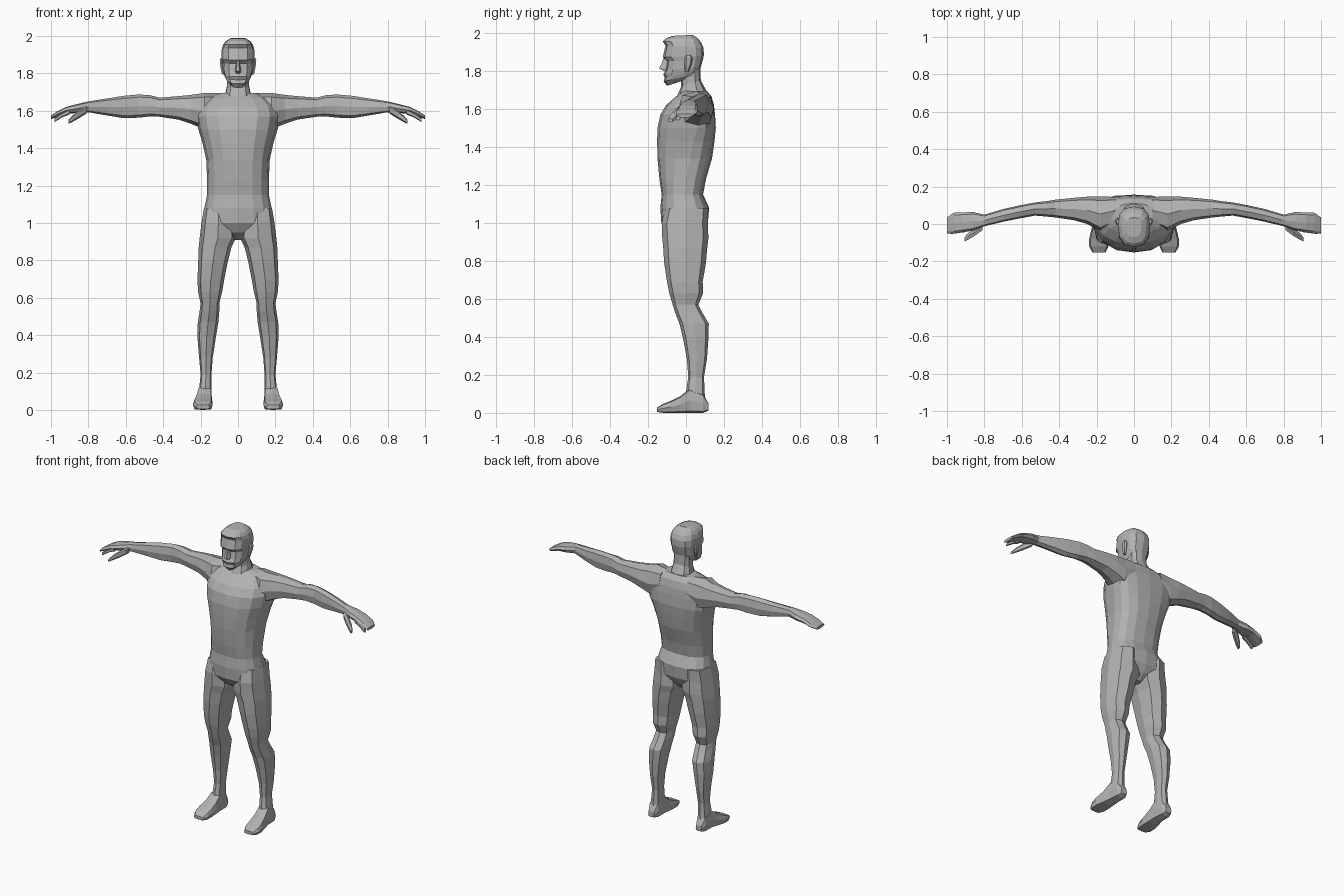
import bpy, bmesh, math

skin = bpy.data.materials.new("plain_grey")
skin.diffuse_color = (0.45, 0.45, 0.45, 1)


def oval(n, power=0.8):
    """Unit rounded-square outline with a vertex at the front centre."""
    pts = []
    for i in range(n):
        a = -math.pi / 2 + 2 * math.pi * i / n
        c, s = math.cos(a), math.sin(a)
        c = 0 if abs(c) < 1e-6 else c
        s = 0 if abs(s) < 1e-6 else s
        pts.append((math.copysign(abs(c) ** power, c), math.copysign(abs(s) ** power, s)))
    return pts


def loft(name, rings, sides=(1,)):
    """Skin a list of vertex rings into a closed, flat-shaded part; sides=(1,-1) mirrors it."""
    for side in sides:
        bm = bmesh.new()
        vs = [[bm.verts.new((x * side, y, z)) for x, y, z in r] for r in rings]
        n = len(rings[0])
        for a, b in zip(vs, vs[1:]):
            for i in range(n):
                j = (i + 1) % n
                bm.faces.new((a[i], a[j], b[j], b[i]))
        bm.faces.new(vs[0])
        bm.faces.new(vs[-1])
        bmesh.ops.recalc_face_normals(bm, faces=bm.faces)
        label = name if len(sides) == 1 else ("left_" if side > 0 else "right_") + name
        me = bpy.data.meshes.new(label)
        bm.to_mesh(me)
        bm.free()
        me.materials.append(skin)
        bpy.context.collection.objects.link(bpy.data.objects.new(label, me))


def level(z, w, f, b, mid, n=16, power=0.8, zb=None):
    """Horizontal ring: half width, front y, back y, y of widest point, optional back height."""
    zb = z if zb is None else zb
    ring = []
    for c, s in oval(n, power):
        y = mid + s * ((b - mid) if s > 0 else (mid - f))
        ring.append((c * w, y, z + (zb - z) * (y - f) / (b - f)))
    return ring


def box_ring(axis, t, a0, a1, b0, b1, n=8, power=0.75):
    """Ring across one axis, spanning a0..a1 and b0..b1 on the other two."""
    ring = []
    for c, s in oval(n, power):
        a, b = (a0 + a1) / 2 + c * (a1 - a0) / 2, (b0 + b1) / 2 + s * (b1 - b0) / 2
        ring.append({"x": (t, a, b), "y": (a, t, b), "z": (a, b, t)}[axis])
    return ring


BOTH = (1, -1)

# Torso, from crotch to the base of the neck
loft("torso", [level(*r) for r in (
    (0.91, 0.025, -0.04, 0.05, 0.0),
    (0.95, 0.09, -0.10, 0.09, 0.0),
    (1.00, 0.185, -0.13, 0.115, 0.0),
    (1.08, 0.18, -0.135, 0.122, 0.0),
    (1.15, 0.165, -0.128, 0.09, -0.01),
    (1.23, 0.165, -0.14, 0.105, 0.0),
    (1.34, 0.17, -0.15, 0.137, 0.02),
    (1.43, 0.19, -0.152, 0.15, 0.04),
    (1.50, 0.212, -0.15, 0.157, 0.06),
    (1.57, 0.225, -0.135, 0.153, 0.07),
    (1.62, 0.215, -0.105, 0.147, 0.075),
    (1.665, 0.17, -0.055, 0.135, 0.075),
    (1.695, 0.10, -0.015, 0.11, 0.06))])

# Neck
loft("neck", [level(z, w, f, b, m, 10, zb=zb) for z, zb, w, f, b, m in (
    (1.63, 1.68, 0.075, -0.065, 0.115, 0.03),
    (1.66, 1.71, 0.07, -0.05, 0.10, 0.03),
    (1.72, 1.75, 0.06, -0.025, 0.078, 0.03),
    (1.78, 1.82, 0.06, -0.03, 0.075, 0.03))])

# Head: chin, lips, eye sockets, brow, forehead and hair cap
loft("head", [level(z, w, f, b, -0.01, 12, 0.75, zb) for z, zb, w, f, b in (
    (1.722, 1.765, 0.038, -0.10, 0.03),
    (1.745, 1.785, 0.064, -0.118, 0.06),
    (1.765, 1.80, 0.072, -0.112, 0.068),
    (1.782, 1.81, 0.076, -0.12, 0.073),
    (1.805, 1.82, 0.08, -0.108, 0.078),
    (1.852, 1.855, 0.083, -0.10, 0.088),
    (1.872, 1.88, 0.087, -0.122, 0.094),
    (1.935, 1.92, 0.087, -0.108, 0.093),
    (1.955, 1.95, 0.08, -0.122, 0.08),
    (1.972, 1.972, 0.066, -0.105, 0.062),
    (1.985, 1.99, 0.04, -0.07, 0.035))])

# Nose wedge
loft("nose", [[(-w, -0.09, z), (w, -0.09, z), (w * 0.45, f, z), (-w * 0.45, f, z)]
              for z, w, f in ((1.80, 0.018, -0.115), (1.813, 0.02, -0.142),
                              (1.84, 0.014, -0.128), (1.87, 0.012, -0.118))])

# Ears
loft("ear", [box_ring("z", *r, 6) for r in (
    (1.795, 0.07, 0.086, -0.005, 0.012),
    (1.835, 0.075, 0.095, -0.008, 0.03),
    (1.868, 0.078, 0.099, -0.005, 0.035),
    (1.883, 0.08, 0.094, 0.0, 0.025))], BOTH)

# Arms, shoulder through flattened hand
loft("arm", [box_ring("x", *r) for r in (
    (0.10, 0.00, 0.145, 1.53, 1.695),
    (0.18, -0.04, 0.147, 1.50, 1.695),
    (0.25, 0.00, 0.146, 1.53, 1.685),
    (0.32, 0.02, 0.14, 1.553, 1.678),
    (0.42, 0.035, 0.13, 1.568, 1.67),
    (0.47, 0.04, 0.122, 1.57, 1.683),
    (0.53, 0.045, 0.115, 1.563, 1.687),
    (0.61, 0.03, 0.10, 1.56, 1.68),
    (0.70, 0.012, 0.08, 1.575, 1.666),
    (0.80, -0.012, 0.05, 1.592, 1.65),
    (0.86, -0.035, 0.064, 1.588, 1.636),
    (0.92, -0.045, 0.062, 1.583, 1.62),
    (0.965, -0.052, 0.06, 1.568, 1.598),
    (1.00, -0.05, 0.035, 1.555, 1.575))], BOTH)

# Thumbs and curled fingers
loft("thumb", [box_ring("x", *r, 6) for r in (
    (0.81, -0.035, 0.01, 1.585, 1.625),
    (0.85, -0.065, -0.02, 1.56, 1.605),
    (0.885, -0.085, -0.045, 1.54, 1.575),
    (0.907, -0.095, -0.07, 1.53, 1.55))], BOTH)
loft("curled_finger", [box_ring("x", *r, 6) for r in (
    (0.90, -0.045, -0.01, 1.58, 1.61),
    (0.94, -0.05, -0.02, 1.565, 1.59),
    (0.98, -0.055, -0.03, 1.54, 1.562))], BOTH)

# Legs
loft("leg", [box_ring("z", *r) for r in (
    (1.08, 0.03, 0.182, -0.11, 0.118),
    (1.00, 0.015, 0.195, -0.128, 0.115),
    (0.92, 0.01, 0.205, -0.125, 0.118),
    (0.87, 0.035, 0.21, -0.12, 0.112),
    (0.79, 0.055, 0.213, -0.115, 0.105),
    (0.69, 0.075, 0.217, -0.10, 0.088),
    (0.63, 0.085, 0.213, -0.088, 0.09),
    (0.57, 0.10, 0.20, -0.07, 0.065),
    (0.53, 0.10, 0.205, -0.058, 0.085),
    (0.47, 0.105, 0.215, -0.035, 0.12),
    (0.39, 0.118, 0.217, -0.015, 0.118),
    (0.28, 0.135, 0.208, 0.005, 0.11),
    (0.19, 0.142, 0.20, 0.012, 0.095),
    (0.11, 0.142, 0.208, 0.0, 0.098),
    (0.04, 0.145, 0.212, 0.0, 0.105))], BOTH)

# Feet, heel to toe
loft("foot", [box_ring("y", y, a, b, z0, z1, 8, 0.5) for y, a, b, z0, z1 in (
    (0.118, 0.155, 0.20, 0.012, 0.05),
    (0.09, 0.143, 0.212, 0.0, 0.10),
    (0.02, 0.14, 0.217, 0.0, 0.13),
    (-0.03, 0.137, 0.228, 0.0, 0.088),
    (-0.08, 0.135, 0.24, 0.0, 0.063),
    (-0.12, 0.137, 0.24, 0.0, 0.048),
    (-0.152, 0.152, 0.222, 0.005, 0.028))], BOTH)
